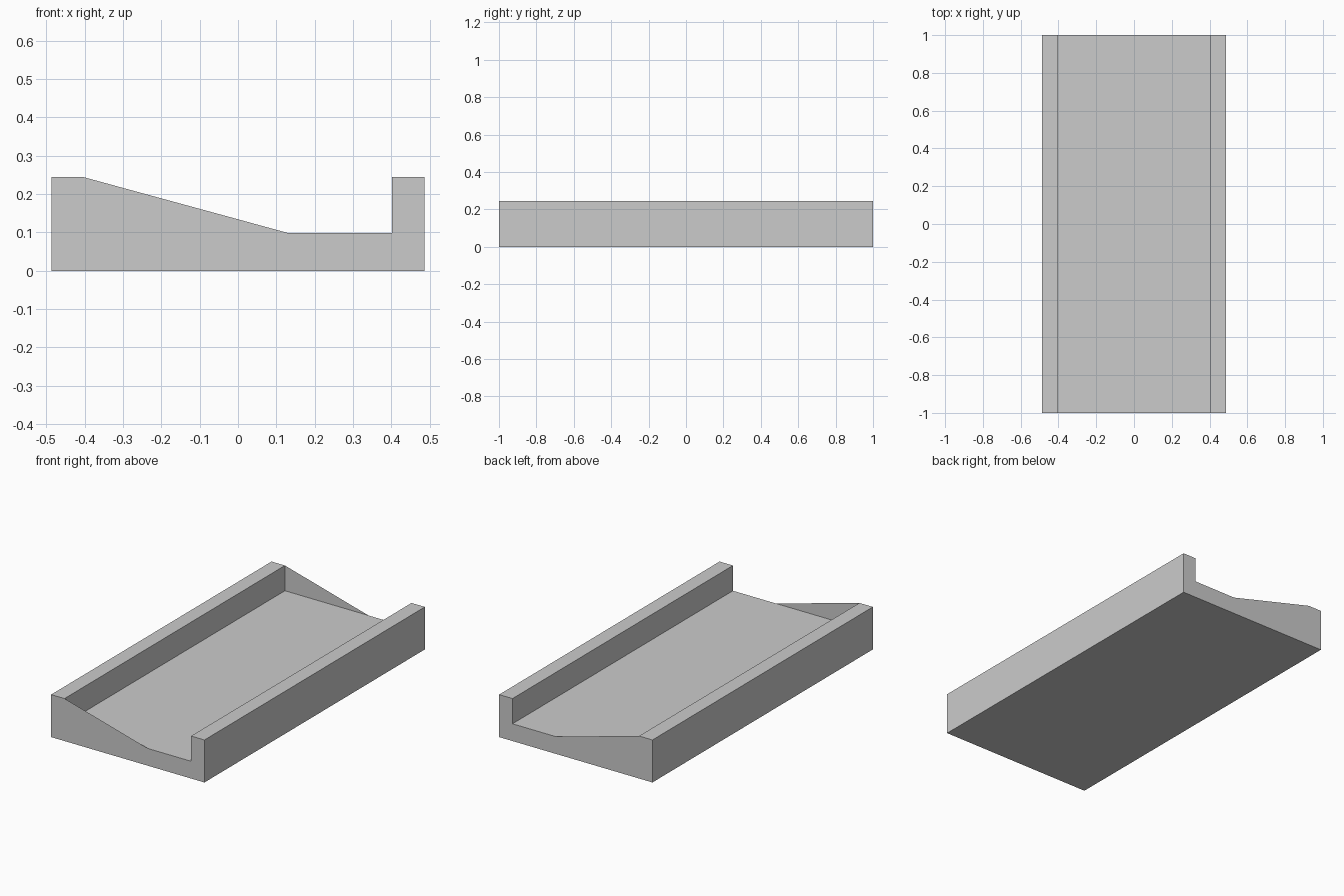
import bpy
import bmesh

cube = bpy.data.objects.get("Cube")
if cube:
    bpy.data.objects.remove(cube, do_unlink=True)

HALF_LENGTH = 1.0
HALF_WIDTH = 0.487
INNER = 0.402      # inner face of the side walls
TOP = 0.244
FLOOR = 0.099
RAMP_FOOT = 0.129  # where the sloped end panel meets the floor

# One plain grey material
grey = bpy.data.materials.new("plain grey")
grey.use_nodes = True
colour = (0.6, 0.6, 0.6, 1)
grey.diffuse_color = colour
grey.node_tree.nodes["Principled BSDF"].inputs["Base Color"].default_value = colour

# Channel cross-section, counter-clockwise seen from the front
section = [
    (-HALF_WIDTH, 0), (HALF_WIDTH, 0), (HALF_WIDTH, TOP), (INNER, TOP),
    (INNER, FLOOR), (RAMP_FOOT, FLOOR), (-INNER, FLOOR),
    (-INNER, TOP), (-HALF_WIDTH, TOP),
]
INNER_CORNER = 6   # left out of the end panels, so they slope across the channel

bm = bmesh.new()
front = [bm.verts.new((x, -HALF_LENGTH, z)) for x, z in section]
back = [bm.verts.new((x, HALF_LENGTH, z)) for x, z in section]

# Long walls, floor and underside; the floor is one flat face
ring = [i for i in range(len(section)) if i != 5]
for a, b in zip(ring, ring[1:] + ring[:1]):
    bm.faces.new((front[b], front[a], back[a], back[b]))

# Thin sloped end panels
end = [i for i in range(len(section)) if i != INNER_CORNER]
bm.faces.new([front[i] for i in end])
bm.faces.new([back[i] for i in reversed(end)])

mesh = bpy.data.meshes.new("channel_tray")
bm.to_mesh(mesh)
bm.free()
mesh.materials.append(grey)
tray = bpy.data.objects.new("channel_tray", mesh)
bpy.context.collection.objects.link(tray)
